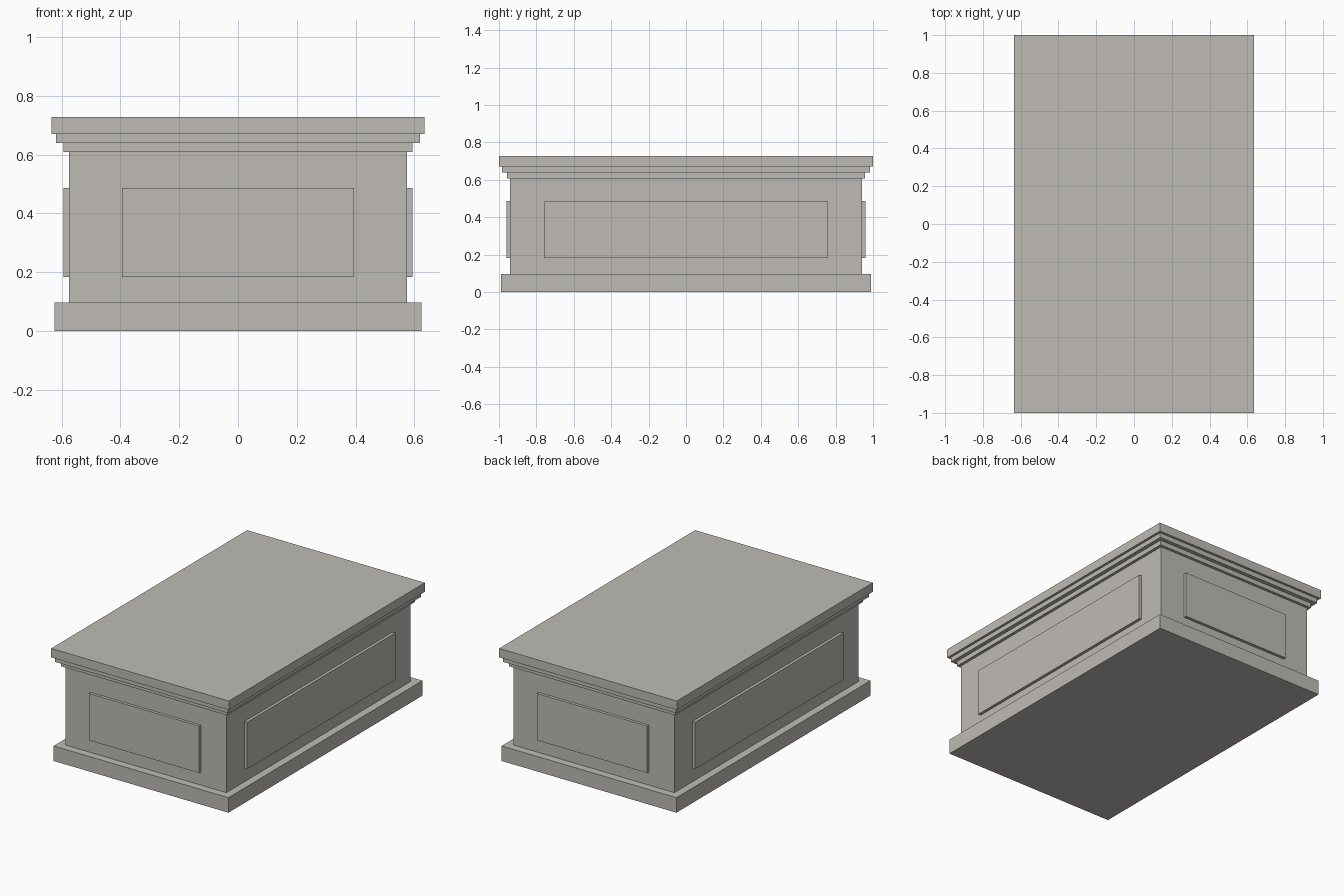
import bpy

cube = bpy.data.objects.get("Cube")
if cube:
    bpy.data.objects.remove(cube, do_unlink=True)

# Pale stone material
stone = bpy.data.materials.new("pale_stone")
stone.use_nodes = True
colour = (0.52, 0.50, 0.46, 1)
stone.diffuse_color = colour
stone.node_tree.nodes["Principled BSDF"].inputs["Base Color"].default_value = colour


def block(name, low, high):
    """Axis-aligned box between two opposite corners."""
    size = [b - a for a, b in zip(low, high)]
    centre = [(a + b) / 2 for a, b in zip(low, high)]
    bpy.ops.mesh.primitive_cube_add(size=1, location=centre)
    obj = bpy.context.object
    obj.name = name
    obj.scale = size
    bpy.ops.object.transform_apply(location=False, rotation=False, scale=True)
    obj.data.materials.append(stone)
    return obj


# Stacked tiers: name, half width, half length, bottom, top
BODY_X, BODY_Y = 0.575, 0.94
tiers = [
    ("base_plinth", 0.625, 0.99, 0, 0.097),
    ("body", BODY_X, BODY_Y, 0.097, 0.608),
    ("lower_moulding", 0.594, 0.958, 0.608, 0.639),
    ("upper_moulding", 0.619, 0.984, 0.639, 0.67),
    ("top_slab", 0.635, 1, 0.67, 0.728),
]
for name, x, y, bottom, top in tiers:
    block(name, (-x, -y, bottom), (x, y, top))

# Raised panels on all four walls
PANEL_LOW, PANEL_HIGH = 0.183, 0.486
DEPTH, SINK = 0.019, 0.01
for side, sign in (("left", 1), ("right", -1)):
    xs = sorted((sign * (BODY_X - SINK), sign * (BODY_X + DEPTH)))
    block(side + "_panel", (xs[0], -0.757, PANEL_LOW), (xs[1], 0.757, PANEL_HIGH))
for side, sign in (("back", 1), ("front", -1)):
    ys = sorted((sign * (BODY_Y - SINK), sign * (BODY_Y + DEPTH)))
    block(side + "_panel", (-0.394, ys[0], PANEL_LOW), (0.394, ys[1], PANEL_HIGH))
